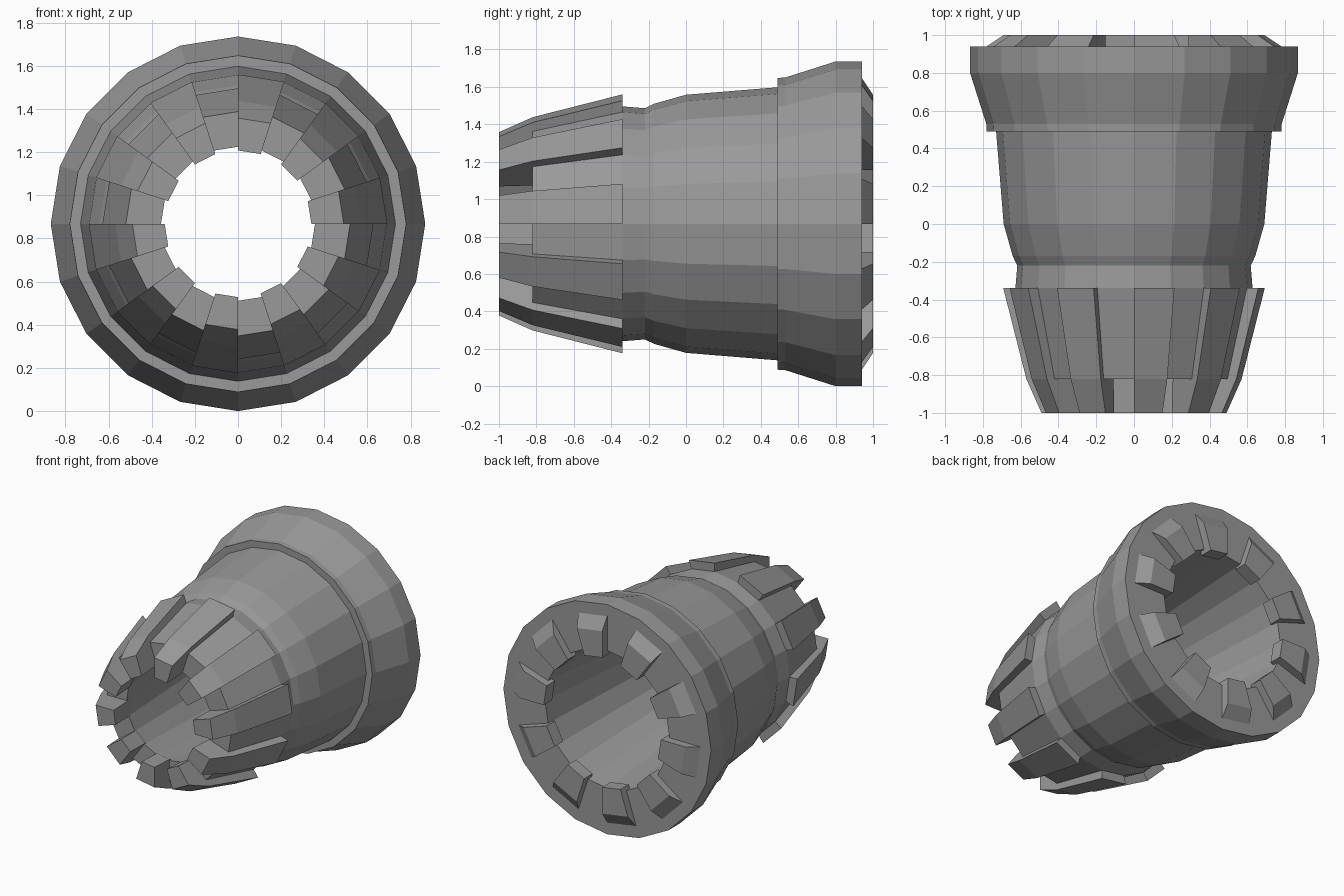
import bpy, bmesh, math

cube = bpy.data.objects.get("Cube")
if cube:
    bpy.data.objects.remove(cube, do_unlink=True)

SIDES = 20
STEP = 2 * math.pi / SIDES
AXIS_Z = 0.868

grey = bpy.data.materials.new("grey_metal")
grey.use_nodes = True
colour = (0.32, 0.32, 0.32, 1)
grey.diffuse_color = colour
grey.node_tree.nodes["Principled BSDF"].inputs["Base Color"].default_value = colour


def place(bm, y, r, i):
    a = i * STEP
    return bm.verts.new((r * math.cos(a), y, AXIS_Z + r * math.sin(a)))


def finish(name, bm):
    bmesh.ops.recalc_face_normals(bm, faces=bm.faces)
    mesh = bpy.data.meshes.new(name)
    bm.to_mesh(mesh)
    bm.free()
    mesh.materials.append(grey)
    obj = bpy.data.objects.new(name, mesh)
    bpy.context.collection.objects.link(obj)
    return obj


def ring(name, profile):
    """Spin a closed (y, radius) profile around the long axis."""
    bm = bmesh.new()
    loops = [[place(bm, y, r, i) for y, r in profile] for i in range(SIDES)]
    n = len(profile)
    for i in range(SIDES):
        a, b = loops[i], loops[(i + 1) % SIDES]
        for k in range(n):
            m = (k + 1) % n
            bm.faces.new((a[k], a[m], b[m], b[k]))
    return finish(name, bm)


def teeth(name, profile):
    """Fill every second side with a block of the given (y, radius) section."""
    bm = bmesh.new()
    n = len(profile)
    for i in range(0, SIDES, 2):
        a = [place(bm, y, r, i) for y, r in profile]
        b = [place(bm, y, r, i + 1) for y, r in profile]
        bm.faces.new(a)
        bm.faces.new(b)
        for k in range(n):
            m = (k + 1) % n
            bm.faces.new((a[k], a[m], b[m], b[k]))
    return finish(name, bm)


# Hollow body: nose cone, neck, barrel, flared rear collar, bore
ring("body", [
    (-0.82, 0.52), (-0.34, 0.628), (-0.22, 0.618), (-0.17, 0.642),
    (0.0, 0.69), (0.49, 0.73), (0.49, 0.78), (0.53, 0.782),
    (0.80, 0.868), (0.94, 0.868), (0.94, 0.52), (-0.82, 0.357),
])

# Raised ribs that run past the nose
teeth("front_ribs", [
    (-1.0, 0.49), (-0.82, 0.57), (-0.34, 0.692),
    (-0.34, 0.55), (-0.82, 0.35), (-1.0, 0.34),
])

# Short teeth on the rear face
teeth("rear_teeth", [
    (0.90, 0.80), (0.94, 0.78), (1.0, 0.69), (1.0, 0.49), (0.90, 0.49),
])
